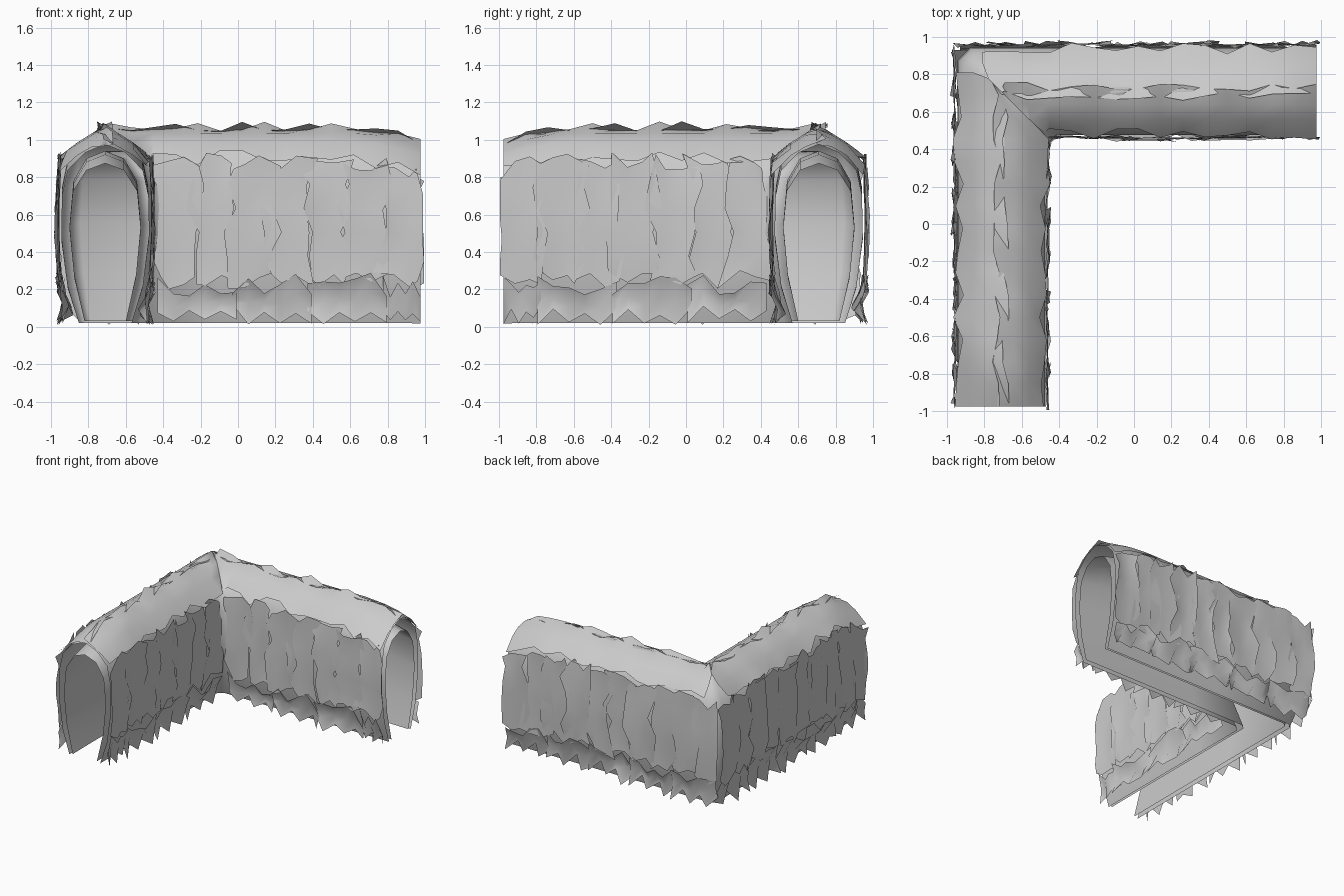
import bpy, bmesh, math, random

random.seed(7)
cube = bpy.data.objects.get("Cube")
if cube:
    bpy.data.objects.remove(cube, do_unlink=True)

mat = bpy.data.materials.new("leaf grey")
mat.use_nodes = True
GREY = (0.6, 0.6, 0.6, 1)
mat.diffuse_color = GREY
mat.node_tree.nodes["Principled BSDF"].inputs["Base Color"].default_value = GREY

MID = 0.71      # distance of each arm's centre line from the middle
END = 0.975     # where the arms stop
BEVEL = 0.3     # corner bevel as a share of the offset

# Half cross-sections from the ground up to the ridge: (offset, height)
OUTER = [(0.14, 0.02), (0.2, 0.22), (0.235, 0.5), (0.23, 0.75), (0.2, 0.9), (0.11, 1.0), (0, 1.05)]
INNER = [(0.11, 0.03), (0.165, 0.28), (0.19, 0.55), (0.17, 0.78), (0.1, 0.9), (0, 0.94)]


def droop(x):
    """The crown falls a little towards the open end."""
    return 1 - 0.08 * min(max((x - 0.6) / 0.4, 0), 1) ** 2


def place(arm, x, offset, z):
    """Side arm runs along x; front arm is its reflection across the corner."""
    y = MID + offset
    return (x, y, z) if arm == "side" else (-y, -x, z)


def finish(name, bm):
    for f in bm.faces:
        f.smooth = True
    mesh = bpy.data.meshes.new(name)
    bm.to_mesh(mesh)
    bm.free()
    mesh.materials.append(mat)
    obj = bpy.data.objects.new(name, mesh)
    bpy.context.collection.objects.link(obj)


def skin(bm, rows, flip):
    grid = [[bm.verts.new(p) for p in row] for row in rows]
    for r, s in zip(grid, grid[1:]):
        for j in range(len(r) - 1):
            quad = [r[j], s[j], s[j + 1], r[j + 1]]
            bm.faces.new(quad[::-1] if flip else quad)


def shell(name, half):
    """Arch swept round a bevelled corner, open at both ends and below."""
    full = [(-o, z) for o, z in half] + half[-2::-1]
    stations = [END, 0.8, 0.5, 0.2, -0.1]
    rows = [[place("side", x, o, z * droop(x)) for o, z in full] for x in stations]
    for arm in ("side", "front"):
        rows.append([place(arm, -MID - o + BEVEL * abs(o), o, z) for o, z in full])
    rows += [[place("front", x, o, z * droop(x)) for o, z in full] for x in stations[::-1]]
    bm = bmesh.new()
    skin(bm, rows, True)
    # The ridge meets in one point at the corner
    bmesh.ops.remove_doubles(bm, verts=bm.verts, dist=0.0001)
    finish(name, bm)


def side_sheet(bm, arm, side, x0, x1, z0, z1):
    """Tall ragged sheet on the wall with its edges curling outwards."""
    nx, nz = 3, 5
    lean = random.uniform(0, 0.012)
    rows = []
    for i in range(nx + 1):
        row = []
        for j in range(nz + 1):
            a, b = i / nx, j / nz
            edge = max(abs(2 * a - 1), abs(2 * b - 1)) ** 2
            x = x0 + (x1 - x0) * a
            z = z0 + (z1 - z0) * b
            if i in (0, nx):
                x += random.uniform(-0.045, 0.045)
            if j in (0, nz):
                z += random.uniform(-0.05, 0.05)
            out = 0.228 + lean + 0.015 * math.sin(math.pi * b) + 0.022 * edge * random.random()
            x = min(max(x, -MID - side * out), 0.995)
            row.append(place(arm, x, side * out, z * droop(x)))
        rows.append(row)
    skin(bm, rows, (side > 0) != (arm == "front"))


def crown_strip(bm, arm, side):
    """Long ragged strip laid over one slope and just past the ridge."""
    n = 15
    rows = []
    for i in range(n + 1):
        x = -MID - 0.1 + (END + MID + 0.1) * i / n
        crest = 0.045 * max(0, math.sin(i * 1.9 + side)) + random.uniform(0, 0.012)
        eave = random.uniform(0.2, 0.265)
        profile = [(eave, 1.09 - 0.8 * eave + random.uniform(-0.03, 0.02)),
                   (0.15, 0.985), (0.07, 1.035),
                   (random.uniform(-0.05, 0.0), 1.045 + crest)]
        rows.append([place(arm, max(x, -MID - side * o), side * o, z * droop(x))
                     for o, z in profile])
    skin(bm, rows, (side > 0) != (arm == "front"))


def foot_strip(bm, arm, side, x0, x1):
    """Saw-toothed strip along the foot, kicked outwards at the tips."""
    n = 5
    rows = []
    for i in range(n + 1):
        x = x0 + (x1 - x0) * i / n
        tip = random.uniform(0.01, 0.05) if i % 2 else random.uniform(0.06, 0.12)
        kick = random.uniform(0.22, 0.265) if i % 2 else random.uniform(0.17, 0.22)
        top = random.uniform(0.16, 0.29)
        rows.append([place(arm, x, side * kick, tip),
                     place(arm, x, side * random.uniform(0.205, 0.23), (tip + top) / 2),
                     place(arm, x, side * random.uniform(0.23, 0.27), top)])
    skin(bm, rows, (side > 0) != (arm == "front"))


# Hollow body
shell("hedge_outer_shell", OUTER)
shell("hedge_inner_shell", INNER)

# Ragged foliage on each arm
for arm in ("side", "front"):
    sides, feet, crown = bmesh.new(), bmesh.new(), bmesh.new()
    for side in (1, -1):
        start = -MID - side * 0.25 + 0.03
        count = round((END - start) / 0.2)
        step = (END - start) / count
        for k in range(count):
            x = start + k * step
            side_sheet(sides, arm, side, x - 0.02, x + step + 0.02, 0.25, 0.89)
        for k in range(0, count, 2):
            x = start + k * step
            foot_strip(feet, arm, side, x, min(x + 2.1 * step, END))
        crown_strip(crown, arm, side)
    finish(arm + "_arm_leaf_sheets", sides)
    finish(arm + "_arm_foot_leaves", feet)
    finish(arm + "_arm_crown_leaves", crown)
